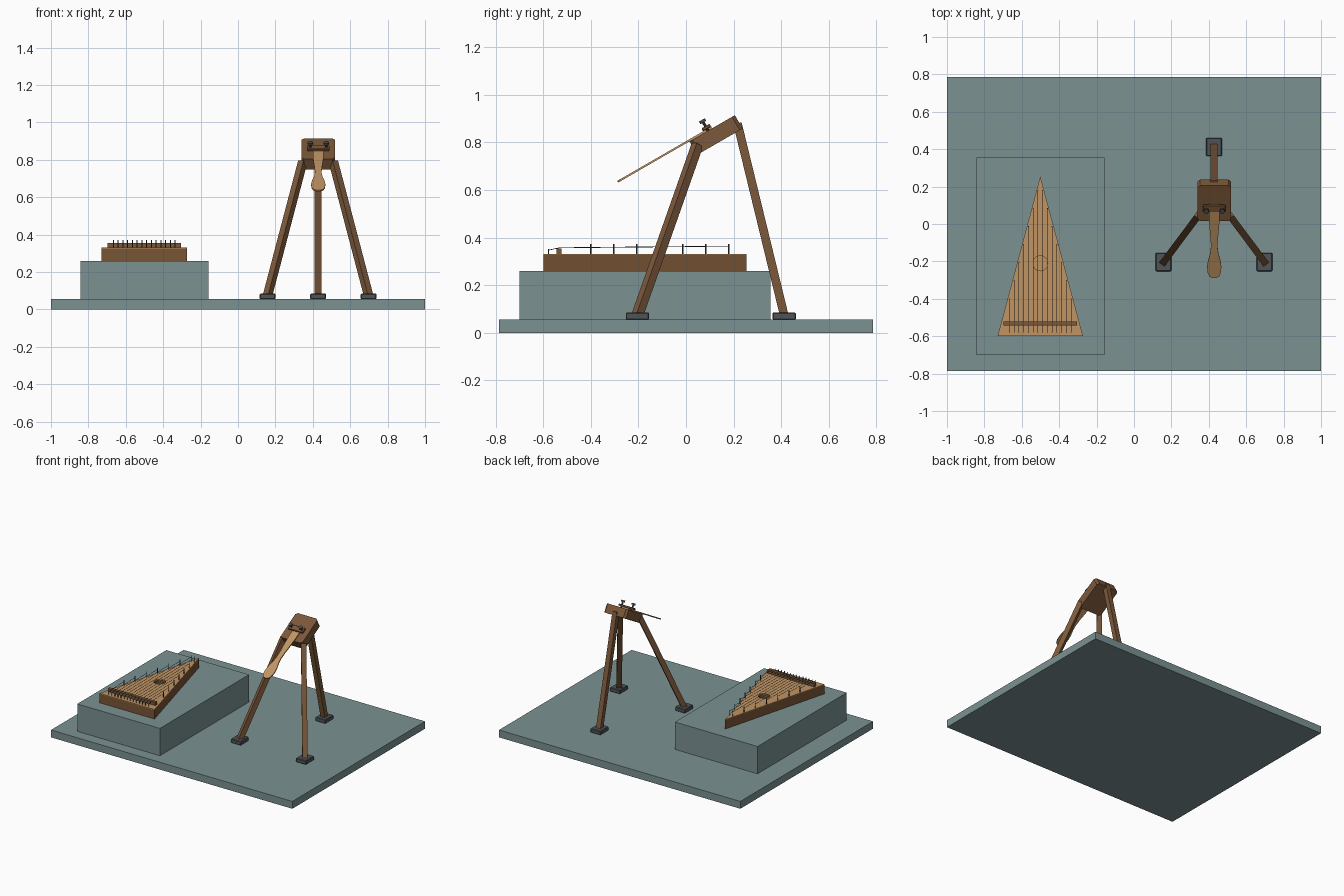
import bpy, bmesh, math
from mathutils import Vector, Matrix

if "Cube" in bpy.data.objects:
    bpy.data.objects.remove(bpy.data.objects["Cube"])

def mat(name, c):
    m = bpy.data.materials.new(name)
    m.diffuse_color = (*c, 1)
    m.use_nodes = True
    m.node_tree.nodes["Principled BSDF"].inputs["Base Color"].default_value = m.diffuse_color
    return m

SLATE = mat("slate", (0.20, 0.285, 0.29))
DARK = mat("dark_rubber", (0.08, 0.088, 0.095))
WOOD = mat("brown_wood", (0.20, 0.098, 0.043))
BODY = mat("body_wood", (0.19, 0.092, 0.035))
TAN = mat("tan_wood", (0.53, 0.30, 0.125))
METAL = mat("metal", (0.07, 0.07, 0.07))

def finish(name, bm, m, xf=None, bevel=0):
    bmesh.ops.recalc_face_normals(bm, faces=bm.faces)
    me = bpy.data.meshes.new(name)
    bm.to_mesh(me)
    bm.free()
    ob = bpy.data.objects.new(name, me)
    bpy.context.collection.objects.link(ob)
    me.materials.append(m)
    if xf:
        ob.matrix_world = xf
    if bevel:
        b = ob.modifiers.new("bevel", 'BEVEL')
        b.width, b.segments = bevel, 1
    return ob

def box(name, lo, hi, m, xf=None, bevel=0):
    bm = bmesh.new()
    lo, hi = Vector(lo), Vector(hi)
    bmesh.ops.create_cube(bm, size=1, matrix=Matrix.Translation((lo + hi) / 2) @ Matrix.Diagonal((*(hi - lo), 1)))
    return finish(name, bm, m, xf, bevel)

def prism(name, pts, z0, z1, m, xf=None):
    bm = bmesh.new()
    f = bm.faces.new([bm.verts.new((x, y, z0)) for x, y in pts])
    bottom = f.copy()  # keeps the lower cap closed
    top = bmesh.ops.extrude_face_region(bm, geom=[f])['geom']
    bmesh.ops.translate(bm, vec=(0, 0, z1 - z0), verts=[v for v in top if isinstance(v, bmesh.types.BMVert)])
    bmesh.ops.remove_doubles(bm, verts=bm.verts, dist=1e-6)
    return finish(name, bm, m, xf)

def aim(a, b):
    d = Vector(b) - Vector(a)
    return Matrix.Translation((Vector(a) + Vector(b)) / 2) @ d.to_track_quat('Z', 'Y').to_matrix().to_4x4(), d.length

def rod(name, a, b, r, m, sides=8, xf=None):
    bm = bmesh.new()
    t, length = aim(a, b)
    bmesh.ops.create_cone(bm, cap_ends=True, segments=sides, radius1=r, radius2=r, depth=length, matrix=t)
    return finish(name, bm, m, xf)

# base and plinth
box("base", (-1, -0.785, 0), (1, 0.785, 0.055), SLATE)
box("plinth", (-0.842, -0.70, 0.055), (-0.157, 0.355, 0.26), SLATE)

# triangular string instrument
CX = -0.501
tri = [(CX - 0.228, -0.598), (CX + 0.228, -0.598), (CX, 0.255)]
body = prism("instrument_body", tri, 0.26, 0.326, BODY)
board = prism("soundboard", tri, 0.326, 0.331, TAN)
cutter = rod("sound_hole_cutter", (CX, -0.21, 0.29), (CX, -0.21, 0.36), 0.04, TAN, 24)
cutter.hide_render = True
cutter.display_type = 'WIRE'
for ob in (body, board):
    b = ob.modifiers.new("hole", 'BOOLEAN')
    b.operation, b.object = 'DIFFERENCE', cutter
rod("hole_floor", (CX, -0.21, 0.288), (CX, -0.21, 0.292), 0.04, TAN, 24)
box("bridge", (CX - 0.196, -0.544, 0.331), (CX + 0.196, -0.522, 0.355), WOOD)

# strings with hitch pins in front and tuning pins along both sides
for i in range(7):
    y = -0.40 + i * 0.0967
    for s in (-1, 1):
        x = CX + s * (0.165 - i * 0.0254)
        rod("tuning_pin", (x, y, 0.325), (x, y, 0.372), 0.003, METAL)
        rod("hitch_pin", (x, -0.578, 0.325), (x, -0.578, 0.352), 0.0025, METAL)
        rod("string_tail", (x, -0.578, 0.347), (x, -0.533, 0.357), 0.0014, METAL, 6)
        rod("string", (x, -0.533, 0.357), (x, y, 0.359 + 0.0008 * i), 0.0014, METAL, 6)

# tripod feet and legs
TX = 0.428
for fx, fy, ty, tx, tz in ((-0.27, -0.204, 0.048, -0.082, 0.79), (0.27, -0.204, 0.048, 0.082, 0.79),
                           (0, 0.412, 0.216, 0, 0.88)):
    x = TX + fx
    box("foot", (x - 0.042, fy - 0.049, 0.055), (x + 0.042, fy + 0.049, 0.085), DARK, bevel=0.004)
    t, length = aim((x, fy, 0.075), (TX + tx, ty, tz))
    box("leg", (-0.018, -0.018, -length / 2), (0.018, 0.018, length / 2), WOOD, t)

# tilted head block with chamfered corners, local origin at the middle of its top face
H = Matrix.Translation((TX + 0.001, 0.11, 0.859)) @ Matrix.Rotation(math.radians(30), 4, 'X')
w, d, c = 0.09, 0.11, 0.014
outline = [(w, c - d), (w, d - c), (w - c, d), (c - w, d), (-w, d - c), (-w, c - d), (c - w, -d), (w - c, -d)]
prism("head_block", outline, -0.065, 0, WOOD, H)

# tongue with a rounded paddle end
half = [(0.029, 0.0), (0.029, -0.08), (0.026, -0.14), (0.019, -0.22), (0.018, -0.27), (0.023, -0.31),
        (0.034, -0.355), (0.038, -0.39), (0.036, -0.42), (0.027, -0.445), (0.012, -0.456)]
prism("tongue", half + [(-x, y) for x, y in reversed(half)], 0.0, 0.008, TAN, H)

# clamp bar and its bolts
box("clamp_bar", (-0.06, -0.04, 0.008), (0.06, 0.0, 0.022), WOOD, H, 0.003)
for s in (-1, 1):
    x = s * 0.043
    rod("clamp_bolt", (x, -0.02, -0.01), (x, -0.02, 0.045), 0.006, METAL, 10, H)
    rod("clamp_knob", (x, -0.02, 0.04), (x, -0.02, 0.052), 0.014, METAL, 12, H)
